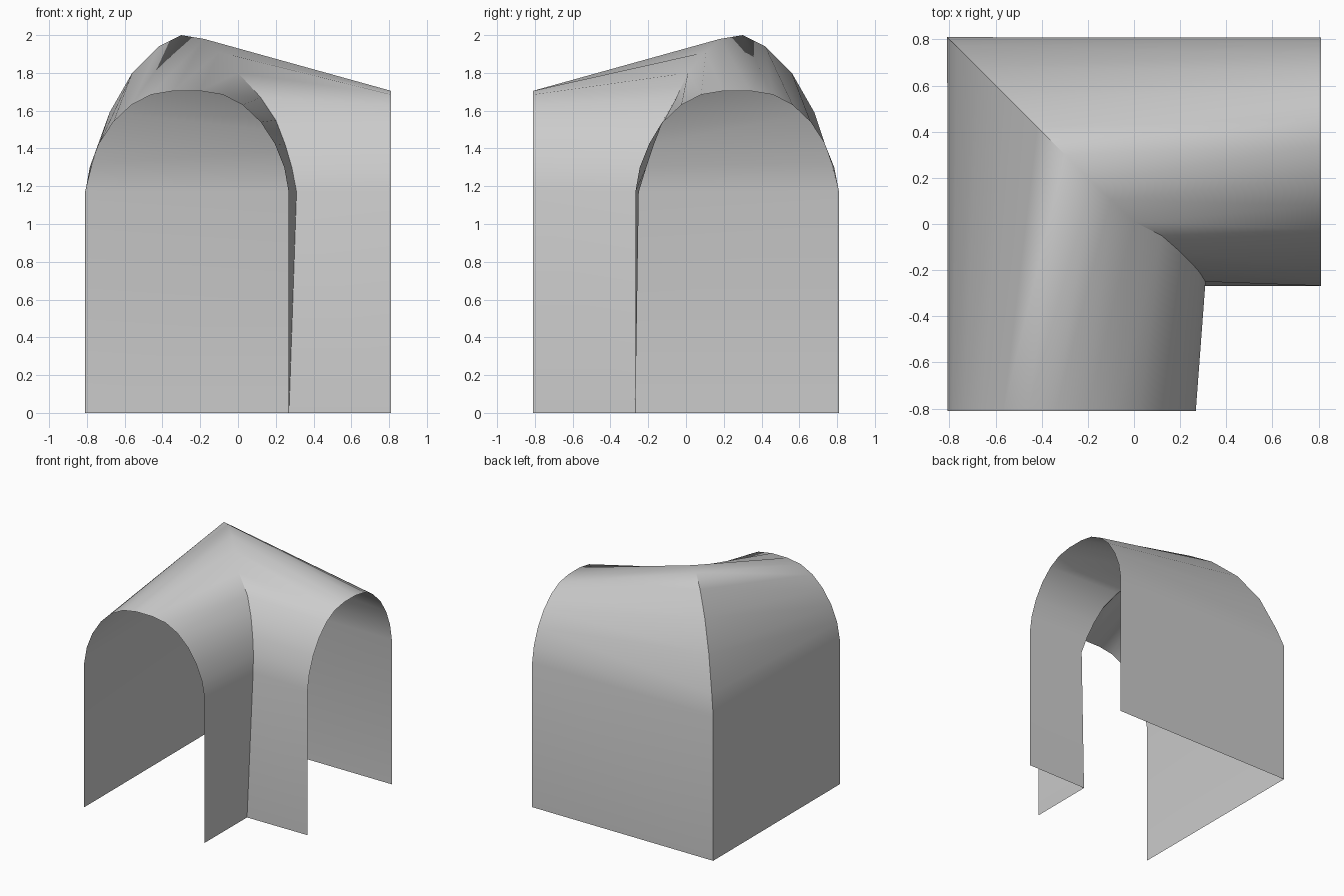
import bpy, bmesh

if "Cube" in bpy.data.objects:
    bpy.data.objects.remove(bpy.data.objects["Cube"])

E = 0.81    # outer extent
C = -0.27   # centre line of each opening

# Half of the opening arch: offset from centre line, height
half = [(0.538, 0.0), (0.538, 1.17), (0.515, 1.30), (0.465, 1.425), (0.39, 1.54),
        (0.295, 1.63), (0.19, 1.685), (0.07, 1.705)]
arch = [(C - d, z) for d, z in half] + [(C + d, z) for d, z in reversed(half)]

# Fold where the two arms meet, from outer corner over the peak to inner corner
fold = [(-E, E, 0), (-E, E, 1.17), (-0.77, 0.77, 1.32), (-0.68, 0.68, 1.59),
        (-0.56, 0.56, 1.80), (-0.42, 0.42, 1.94), (-0.30, 0.30, 2.0),
        (-0.18, 0.18, 1.98), (-0.10, 0.105, 1.91), (0.0, 0.01, 1.80),
        (0.12, -0.05, 1.67), (0.20, -0.12, 1.55), (0.25, -0.17, 1.42),
        (0.285, -0.21, 1.30), (0.31, -0.25, 1.17), (0.27, -0.27, 0)]

# Three matching arch sections: front opening, diagonal fold, right opening
front = [(x, -E, z) for x, z in arch]
right = [(E, -x, z) for x, z in arch]

bm = bmesh.new()
rows = [[bm.verts.new(p) for p in row] for row in (front, fold, right)]
for a, b in zip(rows, rows[1:]):
    for i in range(len(a) - 1):
        bm.faces.new((a[i], b[i], b[i + 1], a[i + 1]))
bmesh.ops.recalc_face_normals(bm, faces=bm.faces)
# Make the vaulted sheet face outward
bm.faces.ensure_lookup_table()
if bm.faces[0].normal.x > 0:
    bmesh.ops.reverse_faces(bm, faces=bm.faces)

mesh = bpy.data.meshes.new("tunnel_corner")
bm.to_mesh(mesh)
bm.free()
ob = bpy.data.objects.new("tunnel_corner", mesh)
bpy.context.collection.objects.link(ob)

# Smooth vault with a sharp fold
bpy.context.view_layer.objects.active = ob
ob.select_set(True)
bpy.ops.object.shade_smooth_by_angle(angle=0.6)
